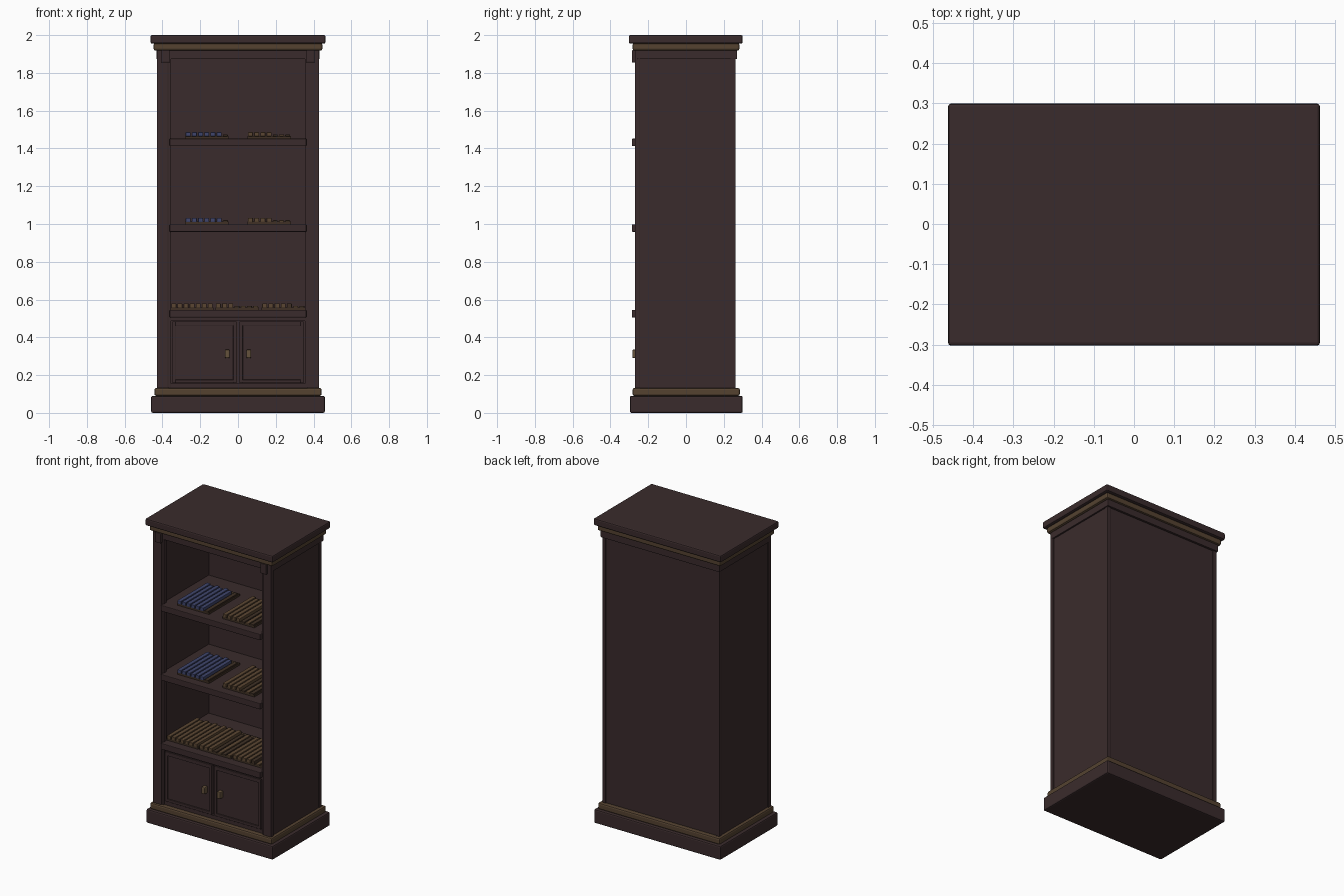
import bpy

cube = bpy.data.objects.get("Cube")
if cube:
    bpy.data.objects.remove(cube, do_unlink=True)


def material(name, rgb):
    m = bpy.data.materials.new(name)
    m.use_nodes = True
    m.diffuse_color = (*rgb, 1)
    m.node_tree.nodes["Principled BSDF"].inputs["Base Color"].default_value = (*rgb, 1)
    return m


wood = material("dark wood", (0.042, 0.024, 0.025))
trim = material("bronze trim", (0.09, 0.055, 0.03))
brass = material("aged brass", (0.13, 0.085, 0.045))
tan = material("tan leather", (0.105, 0.062, 0.032))
brown = material("brown leather", (0.05, 0.03, 0.018))
blue = material("blue cloth", (0.05, 0.06, 0.15))


def box(name, x, y, z, mat, bevel=0.0):
    """Box from (min, max) ranges, with an optional softened edge."""
    bpy.ops.mesh.primitive_cube_add(size=1, location=[(a + b) / 2 for a, b in (x, y, z)])
    ob = bpy.context.object
    ob.name = name
    ob.scale = [b - a for a, b in (x, y, z)]
    bpy.ops.object.transform_apply(location=False, rotation=False, scale=True)
    ob.data.materials.append(mat)
    if bevel:
        mod = ob.modifiers.new("soft edge", "BEVEL")
        mod.width = bevel
        mod.segments = 2
    return ob


def pair(name, x, y, z, mat, bevel=0.0):
    """Matching boxes on the left (+x) and right (-x)."""
    box("left_" + name, x, y, z, mat, bevel)
    box("right_" + name, (-x[1], -x[0]), y, z, mat, bevel)


def wide(name, half, y, z, mat, bevel=0.0):
    return box(name, (-half, half), y, z, mat, bevel)


# Base and crown mouldings
wide("plinth", 0.46, (-0.297, 0.3), (0, 0.09), wood, 0.008)
wide("plinth_trim", 0.443, (-0.283, 0.285), (0.09, 0.132), trim, 0.01)
wide("crown_trim", 0.447, (-0.283, 0.283), (1.918, 1.957), trim, 0.01)
wide("crown_top", 0.463, (-0.303, 0.3), (1.955, 2.0), wood, 0.008)

# Carcass
pair("side_panel", (0.37, 0.422), (-0.255, 0.255), (0.13, 1.92), wood)
pair("front_post", (0.368, 0.43), (-0.27, -0.243), (0.13, 1.92), wood, 0.004)
pair("inner_stile", (0.355, 0.372), (-0.262, -0.235), (0.13, 1.9), wood, 0.003)
pair("back_post", (0.40, 0.426), (0.235, 0.262), (0.13, 1.9), wood, 0.003)
wide("back_panel", 0.415, (0.225, 0.257), (0.13, 1.92), wood)
wide("cabinet_floor", 0.37, (-0.255, 0.23), (0.12, 0.155), wood)
wide("ceiling", 0.415, (-0.25, 0.25), (1.88, 1.925), wood)

# Frieze around the top
wide("front_frieze", 0.37, (-0.262, -0.235), (1.873, 1.92), wood, 0.004)
pair("side_frieze", (0.415, 0.432), (-0.257, 0.27), (1.873, 1.92), wood, 0.004)
wide("back_frieze", 0.432, (0.25, 0.271), (1.873, 1.92), wood, 0.004)
pair("corbel", (0.362, 0.405), (-0.286, -0.262), (1.855, 1.92), wood, 0.004)

# Shelves with protruding lips
SHELVES = {"lower": 0.545, "middle": 0.998, "upper": 1.452}
for level, top in SHELVES.items():
    wide(level + "_shelf", 0.372, (-0.26, 0.23), (top - 0.03, top), wood)
    wide(level + "_shelf_lip", 0.362, (-0.286, -0.25), (top - 0.04, top), wood, 0.004)
wide("cabinet_rail", 0.36, (-0.258, -0.23), (0.487, 0.515), wood)

# Cupboard doors: frame with a recessed panel
Y = (-0.262, -0.235)
pair("door_panel", (0.02, 0.335), (-0.254, -0.235), (0.17, 0.47), wood)
pair("door_inner_stile", (0.008, 0.026), Y, (0.158, 0.485), wood, 0.003)
pair("door_outer_stile", (0.33, 0.348), Y, (0.158, 0.485), wood, 0.003)
pair("door_top_rail", (0.024, 0.332), Y, (0.46, 0.485), wood, 0.003)
pair("door_bottom_rail", (0.024, 0.332), Y, (0.158, 0.176), wood, 0.003)
pair("door_handle", (0.044, 0.07), (-0.284, -0.25), (0.29, 0.335), brass, 0.006)


def books(name, x0, x1, top, colours, thin=0):
    """Row of books lying on a low tray; the last few can be thinner."""
    box(name + "_tray", (x0, x1), (-0.23, 0.09), (top, top + 0.014), brown)
    step = (x1 - x0) / len(colours)
    for i, mat in enumerate(colours):
        low = i >= len(colours) - thin
        left = x0 + i * step + 0.003
        back = 0.06 if i % 2 else 0.075
        box(f"{name}_{i + 1}", (left, left + step - 0.007), (-0.235, back),
            (top + 0.012, top + (0.022 if low else 0.034)), mat, 0.003)


# Books on the shelves
for level in ("middle", "upper"):
    top = SHELVES[level]
    books(level + "_blue_book", -0.28, -0.05, top, [blue] * 6 + [brown], 1)
    books(level + "_tan_book", 0.05, 0.28, top, [tan, tan, tan, tan, brown, tan, brown], 3)
low = SHELVES["lower"]
books("lower_book_a", -0.355, -0.13, low, [tan] * 7)
books("lower_book_b", -0.12, 0.11, low, [tan, tan, tan, brown, tan, brown, tan], 4)
books("lower_book_c", 0.125, 0.355, low, [tan, tan, tan, tan, brown, tan, brown], 2)
